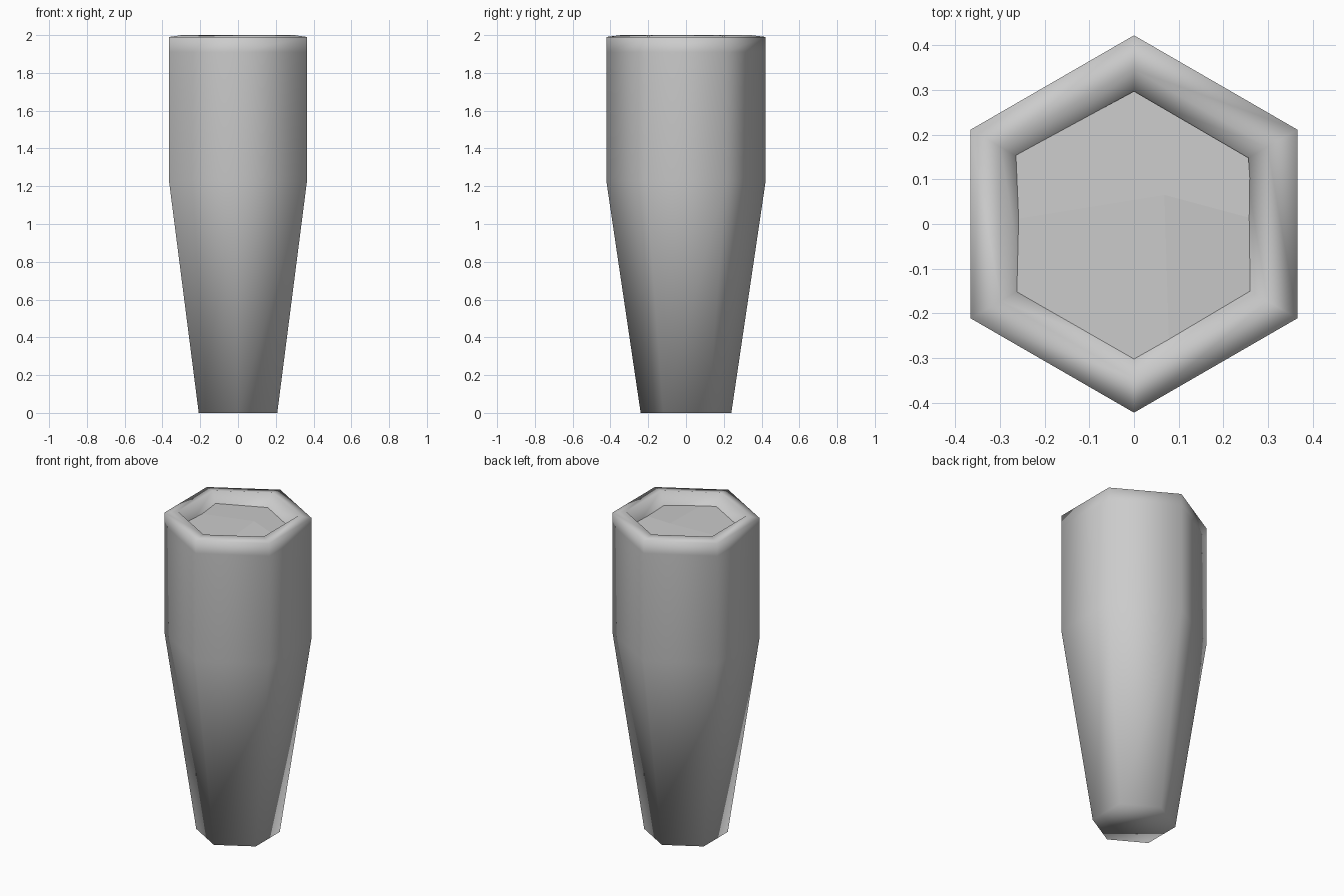
import bpy, bmesh
from math import sin, cos, pi

if "Cube" in bpy.data.objects:
    bpy.data.objects.remove(bpy.data.objects["Cube"])


def finish(bm, name, smooth):
    bmesh.ops.recalc_face_normals(bm, faces=bm.faces)
    for f in bm.faces:
        f.smooth = smooth
    mesh = bpy.data.meshes.new(name)
    bm.to_mesh(mesh)
    bm.free()
    obj = bpy.data.objects.new(name, mesh)
    bpy.context.collection.objects.link(obj)
    return obj


# six-sided tapered body: profile of (radius, height) from the foot, over the rim, into the recess
profile = [(0.24, 0), (0.422, 1.23), (0.422, 1.91), (0.422, 1.99),
           (0.345, 2.0), (0.285, 1.9), (0.25, 1.84)]
bm = bmesh.new()
rings = [[bm.verts.new((r * cos(pi / 6 + k * pi / 3), r * sin(pi / 6 + k * pi / 3), z))
          for k in range(6)] for r, z in profile]
for a, b in zip(rings, rings[1:]):
    for k in range(6):
        n = (k + 1) % 6
        bm.faces.new((a[k], a[n], b[n], b[k]))
bm.faces.new(rings[0][::-1])
bm.faces.new(rings[-1])
finish(bm, "hexagonal_body", True)

# uneven faceted filling just below the rim
edge = [(0.265, 0.012, 1.92), (0.256, 0.148, 1.925), (0, 0.297, 1.925),
        (-0.264, 0.154, 1.935), (-0.258, 0.012, 1.925), (-0.262, -0.152, 1.93),
        (0, -0.302, 1.93), (0.078, -0.258, 1.93), (0.261, -0.15, 1.925)]
bm = bmesh.new()
mid = bm.verts.new((0.068, 0.065, 1.945))
ring = [bm.verts.new(p) for p in edge]
for i, j in ((0, 2), (2, 4), (4, 7), (7, 9)):
    bm.faces.new([mid] + [ring[k % 9] for k in range(i, j + 1)])
finish(bm, "filling", False)
